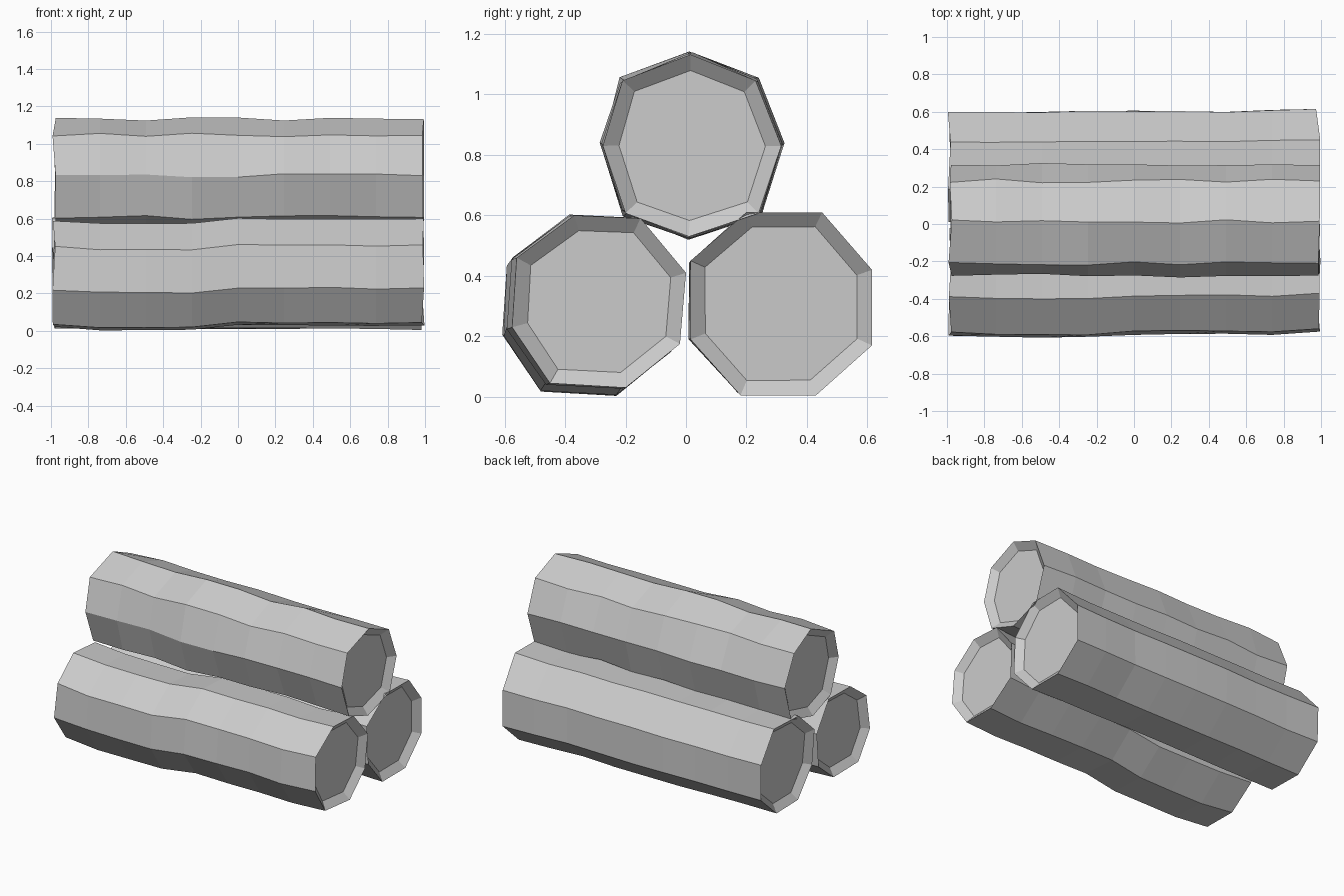
import bpy
import bmesh
import random

random.seed(4)

cube = bpy.data.objects.get("Cube")
if cube:
    bpy.data.objects.remove(cube, do_unlink=True)

# One grey for every log
grey = bpy.data.materials.new("light_grey")
grey.use_nodes = True
colour = (0.6, 0.6, 0.6, 1)
grey.diffuse_color = colour
grey.node_tree.nodes["Principled BSDF"].inputs["Base Color"].default_value = colour

RINGS = 9


def make_log(name, corners, sway, jitter, scale=1.0):
    """Loft an eight-sided profile along x, with a wobble at each ring."""
    bm = bmesh.new()
    cy = sum(c[0] for c in corners) / len(corners)
    cz = sum(c[1] for c in corners) / len(corners)
    rings = []
    for i, (dy, dz) in enumerate(sway):
        x = -0.985 + 1.97 * i / (RINGS - 1)
        last = i == RINGS - 1
        size = 1.0 if last else scale
        ring = []
        for y, z in corners:
            wob = [0 if last else random.uniform(-jitter, jitter) for _ in range(2)]
            end = random.uniform(-0.012, 0.012) if i in (0, RINGS - 1) else 0
            ring.append(bm.verts.new((x + end,
                                      cy + (y - cy) * size + dy + wob[0],
                                      max(0, cz + (z - cz) * size + dz + wob[1]))))
        rings.append(ring)

    # Bark
    n = len(corners)
    for a, b in zip(rings, rings[1:]):
        for k in range(n):
            bm.faces.new((a[k], a[(k + 1) % n], b[(k + 1) % n], b[k]))
    # Dished sawn ends
    caps = [bm.faces.new(rings[0]), bm.faces.new(rings[-1])]
    bmesh.ops.recalc_face_normals(bm, faces=bm.faces)
    bmesh.ops.inset_individual(bm, faces=caps, thickness=0.053, depth=-0.04)

    mesh = bpy.data.meshes.new(name)
    bm.to_mesh(mesh)
    bm.free()
    mesh.materials.append(grey)
    obj = bpy.data.objects.new(name, mesh)
    bpy.context.collection.objects.link(obj)
    return obj


# Front lower log, sagging towards the right end
make_log("front_log",
         [(0.0, 0.41), (-0.02, 0.175), (-0.2, 0.03), (-0.45, 0.045),
          (-0.575, 0.23), (-0.56, 0.46), (-0.37, 0.6), (-0.15, 0.59)],
         [(-0.02, -0.01), (-0.03, -0.025), (-0.03, -0.025), (-0.03, -0.025),
          (-0.015, 0), (-0.01, 0), (-0.01, 0), (-0.015, -0.005), (0, 0)],
         0.003)

# Back lower log
make_log("back_log",
         [(0.015, 0.45), (0.015, 0.19), (0.18, 0.005), (0.43, 0.005),
          (0.615, 0.17), (0.615, 0.42), (0.45, 0.61), (0.2, 0.61)],
         [(-0.012, 0), (-0.012, 0), (-0.008, 0), (-0.004, 0), (-0.004, 0),
          (-0.004, 0), (-0.008, 0), (0, 0), (0, 0)],
         0.003, 0.975)

# Top log resting in the groove
make_log("top_log",
         [(0.015, 1.132), (0.23, 1.046), (0.315, 0.83), (0.24, 0.607),
          (0.01, 0.53), (-0.2, 0.607), (-0.275, 0.83), (-0.21, 1.046)],
         [(0, 0)] * RINGS, 0.011)
